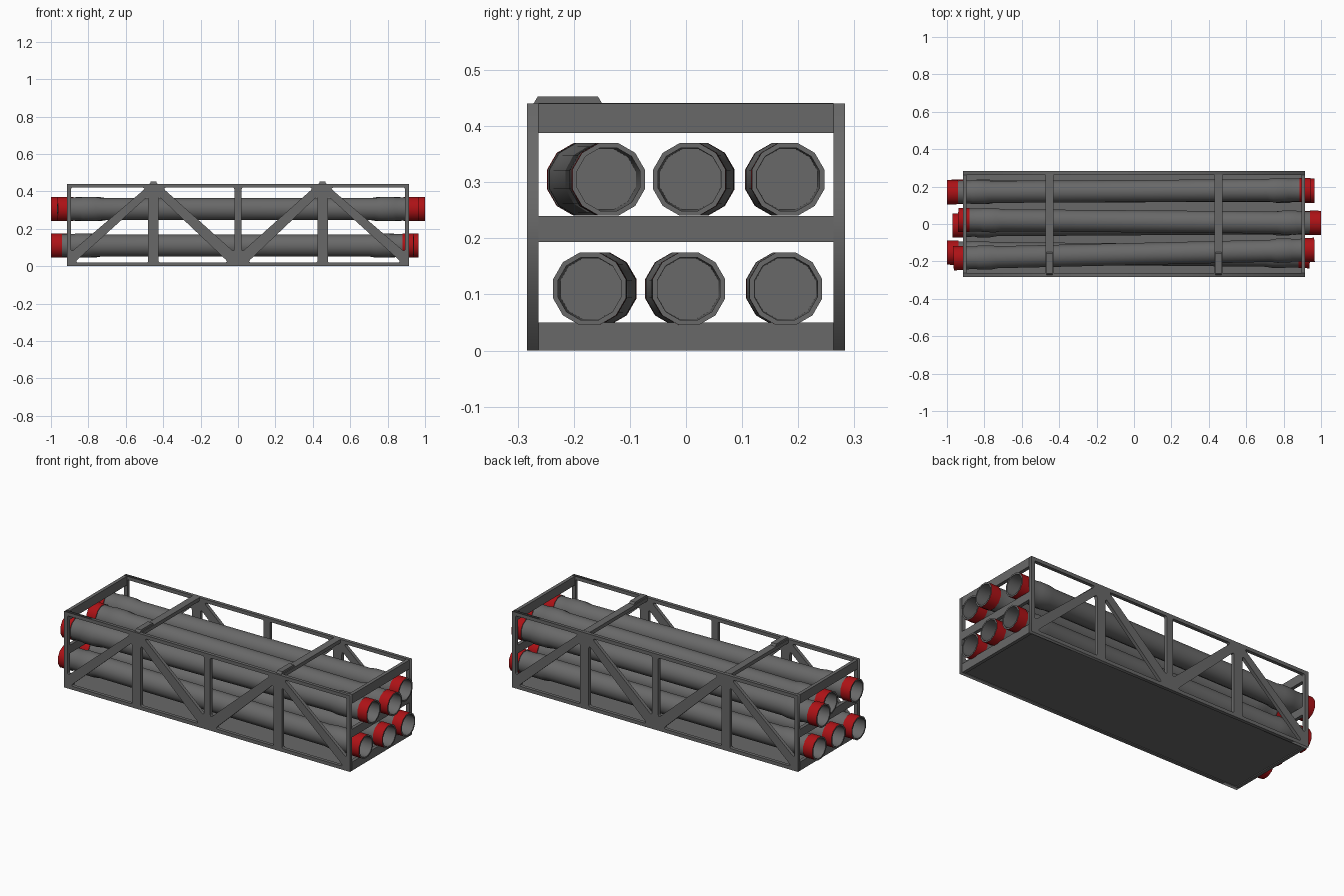
import bpy, bmesh, math
from mathutils import Vector, Matrix

if "Cube" in bpy.data.objects:
    bpy.data.objects.remove(bpy.data.objects["Cube"])


def material(name, rgb):
    m = bpy.data.materials.new(name)
    m.diffuse_color = (*rgb, 1)
    m.use_nodes = True
    m.node_tree.nodes["Principled BSDF"].inputs["Base Color"].default_value = m.diffuse_color
    return m


GREY = material("steel grey", (0.14, 0.14, 0.14))
RED = material("band red", (0.42, 0.006, 0.008))


def add_mesh(name, bm, mats):
    bmesh.ops.recalc_face_normals(bm, faces=bm.faces)
    me = bpy.data.meshes.new(name)
    bm.to_mesh(me)
    bm.free()
    for m in mats:
        me.materials.append(m)
    ob = bpy.data.objects.new(name, me)
    bpy.context.collection.objects.link(ob)
    return ob


def box(name, x0, x1, y0, y1, z0, z1, taper=0.0):
    bm = bmesh.new()
    bmesh.ops.create_cube(bm, size=1)
    for v in bm.verts:
        top = v.co.z > 0
        t = taper if top else 0
        v.co = Vector((x0 if v.co.x < 0 else x1,
                       y0 + t if v.co.y < 0 else y1 - t,
                       z1 if top else z0))
    return add_mesh(name, bm, [GREY])


def rounded(points, r):
    """Round the corners of a polygon with short arcs."""
    out = []
    n = len(points)
    for i in range(n):
        p = Vector(points[i])
        a = (Vector(points[i - 1]) - p).normalized()
        b = (Vector(points[(i + 1) % n]) - p).normalized()
        half = a.angle(b) / 2
        d = r / math.tan(half)
        s, e = p + a * d, p + b * d
        for k in range(5):
            t = k / 4
            out.append(s * (1 - t) ** 2 + p * 2 * t * (1 - t) + e * t * t)
    return out


def panel(name, loops, y, thick):
    """Upright xz panel with holes."""
    cu = bpy.data.curves.new(name + "_outline", 'CURVE')
    cu.dimensions = '2D'
    cu.fill_mode = 'BOTH'
    cu.extrude = thick / 2
    for loop in loops:
        sp = cu.splines.new('POLY')
        sp.points.add(len(loop) - 1)
        for q, p in zip(sp.points, loop):
            q.co = (p[0], p[1], 0, 1)
        sp.use_cyclic_u = True
    tmp = bpy.data.objects.new(name + "_tmp", cu)
    bpy.context.collection.objects.link(tmp)
    dg = bpy.context.evaluated_depsgraph_get()
    me = bpy.data.meshes.new_from_object(tmp.evaluated_get(dg))
    bpy.data.objects.remove(tmp)
    bm = bmesh.new()
    bm.from_mesh(me)
    bmesh.ops.remove_doubles(bm, verts=bm.verts, dist=1e-5)
    bm.transform(Matrix.Translation((0, y, 0)) @ Matrix.Rotation(math.pi / 2, 4, 'X'))
    return add_mesh(name, bm, [GREY])


# Side trusses: rectangle with eight rounded triangular openings
L, W, H = 0.915, 0.283, 0.44
loops = [[(-L, 0), (L, 0), (L, H), (-L, H)]]
lo, hi = 0.02, 0.42
tris = [
    [(0.893, hi), (0.893, 0.075), (0.49, hi)],
    [(0.48, lo), (0.48, 0.375), (0.875, lo)],
    [(0.425, lo), (0.425, 0.375), (0.05, lo)],
    [(0.02, hi), (0.02, 0.075), (0.405, hi)],
]
for s in (-1, 1):
    for t in tris:
        loops.append(rounded([(s * x, z) for x, z in t], 0.009))
panel("front_truss", loops, -W + 0.01, 0.02)
panel("back_truss", loops, W - 0.01, 0.02)

# End bars, top straps and clips
for s, side in ((-1, "left"), (1, "right")):
    xa, xb = sorted((s * L, s * (L - 0.02)))
    for z0, z1, n in ((0, 0.05, "sill"), (0.193, 0.24, "middle_bar"), (0.388, H, "top_bar")):
        box(f"{side}_{n}", xa, xb, -W + 0.02, W - 0.02, z0, z1)
    c = s * 0.452
    box(f"{side}_strap", c - 0.021, c + 0.021, -W + 0.02, W - 0.02, 0.42, 0.441)
    box(f"{side}_clip", c - 0.016, c + 0.016, -0.273, -0.148, 0.438, 0.453, 0.009)

# Floor plate, slightly recessed
box("floor_plate", -L + 0.02, L - 0.02, -W + 0.02, W - 0.02, 0.005, 0.014)


def pipe(name, x0, y0, x1, y1, z):
    """Hollow twelve-sided pipe with collars and red end bands."""
    h = math.hypot(x1 - x0, y1 - y0) / 2
    # (distance from the end, radius), from inside cap out and along the shell
    half = [(0.22, 0.056), (0, 0.058), (0, 0.067), (0.06, 0.067), (0.06, 0.063),
            (0.12, 0.063), (0.135, 0.067), (0.20, 0.067), (0.235, 0.061)]
    prof = [(-h + d, r) for d, r in half] + [(h - d, r) for d, r in reversed(half)]
    bm = bmesh.new()
    N = 12
    rings = []
    for x, r in prof:
        rings.append([bm.verts.new((x, r * math.cos((k + .5) * math.tau / N),
                                    r * math.sin((k + .5) * math.tau / N))) for k in range(N)])
    for i in range(len(rings) - 1):
        for k in range(N):
            j = (k + 1) % N
            f = bm.faces.new((rings[i][k], rings[i][j], rings[i + 1][j], rings[i + 1][k]))
            f.material_index = 1 if i in (2, len(rings) - 4) else 0
    bm.faces.new(rings[0])
    bm.faces.new(rings[-1])
    ob = add_mesh(name, bm, [GREY, RED])
    ob.location = ((x0 + x1) / 2, (y0 + y1) / 2, z)
    ob.rotation_euler.z = math.atan2(y1 - y0, x1 - x0)
    bpy.ops.object.select_all(action='DESELECT')
    ob.select_set(True)
    bpy.context.view_layer.objects.active = ob
    bpy.ops.object.shade_smooth_by_angle(angle=math.radians(35))


# Six loosely stacked pipes
pipe("upper_front_pipe", -0.965, -0.183, 0.965, -0.138, 0.305)
pipe("upper_middle_pipe", -0.94, 0.022, 1.0, 0.006, 0.305)
pipe("upper_back_pipe", -1.0, 0.170, 0.945, 0.182, 0.305)
pipe("lower_front_pipe", -1.0, -0.153, 0.94, -0.172, 0.11)
pipe("lower_middle_pipe", -0.97, -0.008, 0.965, 0.005, 0.11)
pipe("lower_back_pipe", -0.975, 0.172, 0.965, 0.178, 0.11)
